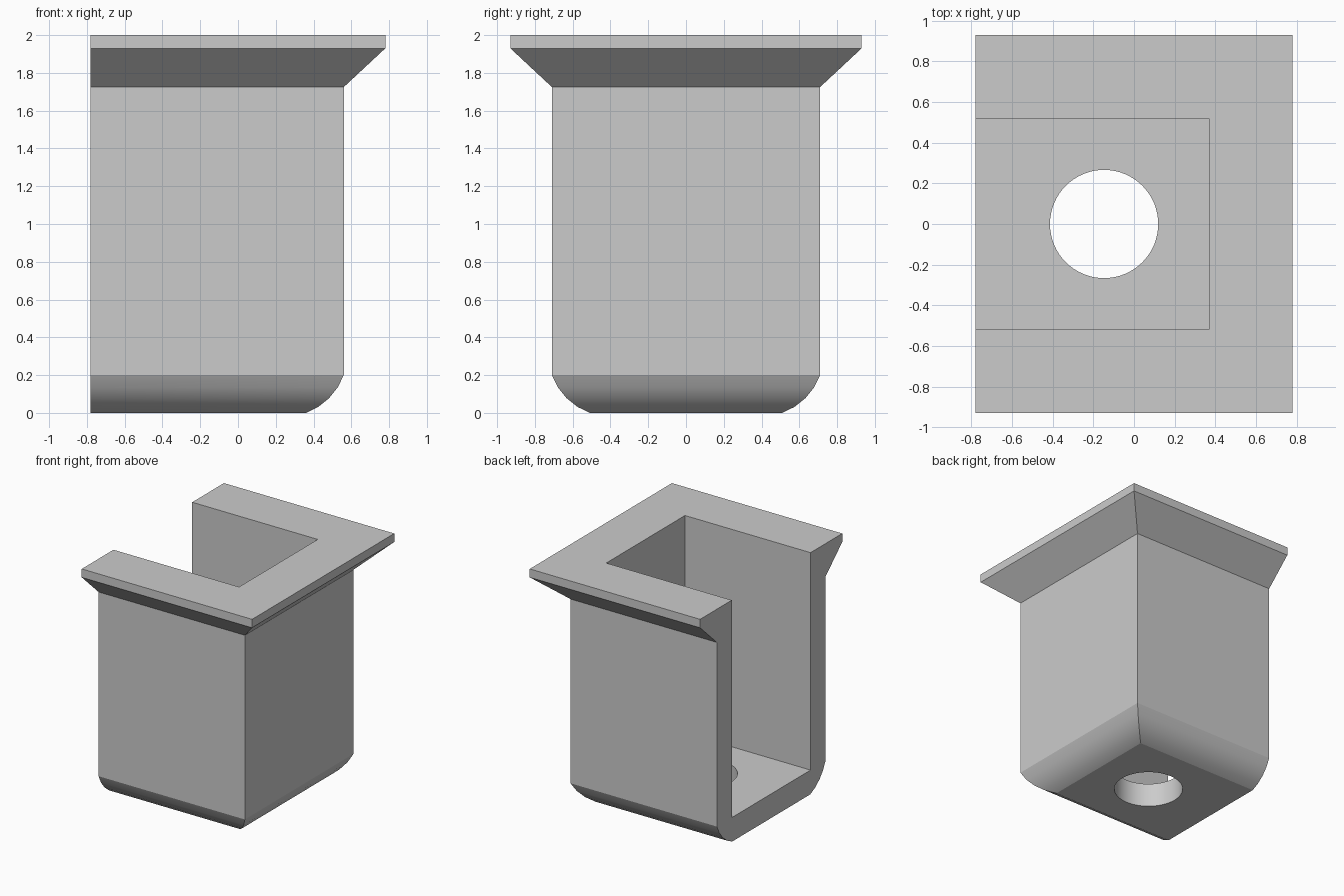
import bpy
import bmesh
from math import radians, sin, cos

if "Cube" in bpy.data.objects:
    bpy.data.objects.remove(bpy.data.objects["Cube"], do_unlink=True)

OPEN_X = -0.78           # flat open side
FLOOR = 0.2              # floor thickness

grey = bpy.data.materials.new("light_grey")
grey.use_nodes = True
grey.diffuse_color = (0.6, 0.6, 0.6, 1)
grey.node_tree.nodes["Principled BSDF"].inputs["Base Color"].default_value = (0.6, 0.6, 0.6, 1)


def cut(target, cutter):
    """Subtract the cutter from the target and discard it."""
    cutter.data.materials.append(grey)
    cutter.hide_render = True
    mod = target.modifiers.new("cut", "BOOLEAN")
    mod.operation = "DIFFERENCE"
    mod.solver = "EXACT"
    mod.object = cutter
    bpy.context.view_layer.objects.active = target
    bpy.ops.object.modifier_apply(modifier=mod.name)
    bpy.data.objects.remove(cutter, do_unlink=True)


# Outer profile as (x reach, y reach, height): rounded foot, wall, flared rim
radius = 0.1 * 2 ** 0.5 / sin(radians(25))
profile = []
for i in range(5):
    a = radians(70 - 12.5 * i)
    inset = radius * (cos(radians(20)) - cos(a))
    profile.append((0.56 - inset, 0.71 - inset, radius * (sin(radians(70)) - sin(a))))
profile += [(0.56, 0.71, 1.725), (0.78, 0.93, 1.93), (0.78, 0.93, 2.0)]

# Loft rectangles through the profile
bm = bmesh.new()
rings = [[bm.verts.new(p) for p in ((OPEN_X, -y, z), (x, -y, z), (x, y, z), (OPEN_X, y, z))]
         for x, y, z in profile]
for low, high in zip(rings, rings[1:]):
    for i in range(4):
        j = (i + 1) % 4
        bm.faces.new((low[i], low[j], high[j], high[i]))
bm.faces.new(rings[0][::-1])
bm.faces.new(rings[-1])
bmesh.ops.recalc_face_normals(bm, faces=bm.faces)
mesh = bpy.data.meshes.new("open_bracket")
bm.to_mesh(mesh)
bm.free()
bracket = bpy.data.objects.new("open_bracket", mesh)
bpy.context.collection.objects.link(bracket)
mesh.materials.append(grey)

# Cavity open to the top and one side
x0, x1, z1 = OPEN_X - 0.3, 0.37, 2.4
bpy.ops.mesh.primitive_cube_add(size=1, location=((x0 + x1) / 2, 0, (FLOOR + z1) / 2))
cavity = bpy.context.object
cavity.name = "cavity_cutter"
cavity.scale = (x1 - x0, 1.03, z1 - FLOOR)
bpy.context.view_layer.update()
cut(bracket, cavity)

# Round hole through the floor
bpy.ops.mesh.primitive_cylinder_add(vertices=64, radius=0.266, depth=0.8, location=(-0.147, 0, 0.1))
hole = bpy.context.object
hole.name = "hole_cutter"
cut(bracket, hole)

# Smooth the foot curve and hole, keep the other edges crisp
bpy.ops.object.select_all(action="DESELECT")
bracket.select_set(True)
bpy.context.view_layer.objects.active = bracket
bpy.ops.object.shade_smooth_by_angle(angle=radians(20))
